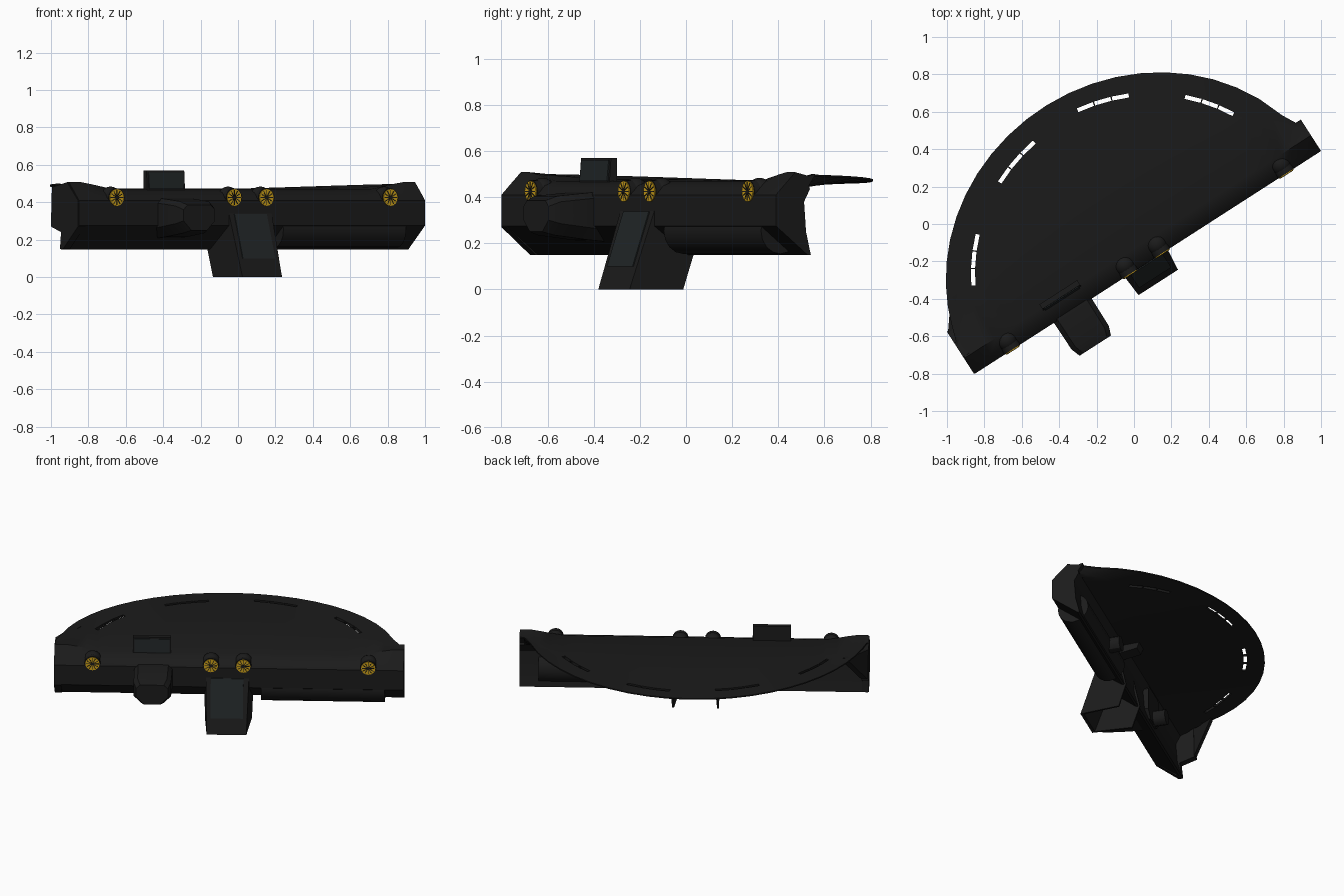
import bpy, bmesh, math
from mathutils import Matrix, Vector

if "Cube" in bpy.data.objects:
    bpy.data.objects.remove(bpy.data.objects["Cube"])

# Ship frame: u along the straight front edge, v towards the curved back
FRAME = Matrix.Translation((0.075, -0.205, 0)) @ Matrix.Rotation(math.radians(32.75), 4, 'Z')


def material(name, rgb):
    m = bpy.data.materials.new(name)
    m.diffuse_color = (*rgb, 1)
    m.use_nodes = True
    m.node_tree.nodes["Principled BSDF"].inputs["Base Color"].default_value = m.diffuse_color
    return m


BLACK = material("black", (0.011, 0.011, 0.011))
GLASS = material("dark_glass", (0.015, 0.019, 0.02))
YELLOW = material("yellow", (0.62, 0.36, 0.01))


def finish(name, bm, mat, angle=None):
    bmesh.ops.transform(bm, matrix=FRAME, verts=bm.verts)
    bmesh.ops.recalc_face_normals(bm, faces=bm.faces)
    me = bpy.data.meshes.new(name)
    bm.to_mesh(me)
    bm.free()
    me.materials.append(mat)
    ob = bpy.data.objects.new(name, me)
    bpy.context.collection.objects.link(ob)
    if angle:
        bpy.ops.object.select_all(action='DESELECT')
        ob.select_set(True)
        bpy.context.view_layer.objects.active = ob
        bpy.ops.object.shade_smooth_by_angle(angle=math.radians(angle))
    return ob


def loft(name, sections, mat, angle=None):
    bm = bmesh.new()
    rings = [[bm.verts.new(p) for p in s] for s in sections]
    n = len(rings[0])
    for a, b in zip(rings, rings[1:]):
        for i in range(n):
            j = (i + 1) % n
            bm.faces.new((a[i], a[j], b[j], b[i]))
    bm.faces.new(rings[0])
    bm.faces.new(rings[-1])
    return finish(name, bm, mat, angle)


def prism(name, profile, u0, u1, mat=BLACK, skew=0):
    return loft(name, [[(u + skew * v, v, z) for v, z in profile] for u in (u0, u1)], mat)


def cylinder(name, centre, r, depth, axis, sides, mat, angle=None):
    bm = bmesh.new()
    rot = Vector(axis).to_track_quat('Z', 'Y').to_matrix().to_4x4()
    bmesh.ops.create_cone(bm, cap_ends=True, segments=sides, radius1=r, radius2=r,
                          depth=depth, matrix=Matrix.Translation(centre) @ rot)
    return finish(name, bm, mat, angle)


# Hull: thick front beam with a thin half-disc deck behind it
def hull_section(u):
    e = min(1, abs((u + 0.02) / 1.09))
    back = max(0.2, math.sqrt(1 - e * e))
    t = min(1, max(0, (abs(u) - 0.82) / 0.2))
    top = 0.47 + 0.038 * t
    rim = 0.462 + 0.035 * (abs(u) / 1.1) ** 2
    mid = 0.5 * (back + 0.14)
    prof = [(0, 0.275), (0, 0.41), (0.04, 0.45), (0.1, top), (mid, (top + 0.475) / 2),
            (back, rim + 0.004), (back, rim - 0.004), (mid, 0.45), (0.175, 0.435),
            (0.145, 0.38), (0.155, 0.25), (0.18, 0.148), (0.165, 0.148)]
    return [(u, v, z) for v, z in prof]


STEPS = 26
hull = loft("hull", [hull_section(-1.1 * math.cos(math.pi * i / STEPS)) for i in range(STEPS + 1)],
            BLACK, 30)

# Slots cut through the deck, three dashes in each of four arcs
bm = bmesh.new()
for side in (-1, 1):
    for start in (27, 63.5):
        for k in range(3):
            t0, t1 = (math.radians(start + 6 * k + d) for d in (0.1, 5.7))
            a, b = (Vector((side * 0.935 * math.cos(t) - 0.02,
                            0.88 * math.sin(t) + (0.018 if side > 0 else 0), 0.45)) for t in (t0, t1))
            d = b - a
            bmesh.ops.create_cube(bm, size=1, matrix=Matrix.Translation((a + b) / 2)
                                  @ Matrix.Rotation(math.atan2(d.y, d.x), 4, 'Z')
                                  @ Matrix.Diagonal((d.length, 0.022, 0.4, 1)))
cutter = finish("slot_cutter", bm, BLACK)
cutter.hide_render = True
cutter.hide_set(True)
cut = hull.modifiers.new("slots", 'BOOLEAN')
cut.operation = 'DIFFERENCE'
cut.solver = 'EXACT'
cut.object = cutter

# Flared plate on the left end, running back into the deck rim
prism("end_fin", [(0.003, 0.27), (0.003, 0.41), (0.11, 0.507), (0.26, 0.48), (0.27, 0.27),
                  (0.17, 0.24), (0.18, 0.15), (0.15, 0.15)], -1.105, -1.06)
loft("end_fin_tail", [[(u, v, z0), (u, v, z1), (u + w, v, z1), (u + w, v, z0)]
                      for u, v, z0, z1, w in ((-1.105, 0.26, 0.27, 0.482, 0.04),
                                              (-0.99, 0.41, 0.465, 0.492, 0.04))], BLACK)

# Front cab: sloped front wall, two flared side walls and a window, open at the back
side_profile = [(0, 0.34), (-0.12, 0), (0.14, 0), (0.19, 0.15), (0.15, 0.34)]
prism("cab_left_wall", side_profile, -0.147, -0.134, skew=-0.08)
prism("cab_right_wall", side_profile, 0.112, 0.125, skew=0.1)
prism("cab_front", [(0, 0.34), (-0.12, 0), (-0.1, 0), (0.02, 0.34)], -0.137, 0.114)
prism("cab_window", [(-0.09, 0.1), (-0.006, 0.338), (0.01, 0.338), (-0.07, 0.1)], -0.115, 0.09, GLASS)


# Nose pod, tapering towards the front
def pod_section(v, w, z0, z1, c=0.05):
    x = -0.478
    return [(x - w, v, z0 + c), (x - w, v, z1 - c / 2), (x - w + c / 2, v, z1), (x + w - c / 2, v, z1),
            (x + w, v, z1 - c / 2), (x + w, v, z0 + c), (x + w - c, v, z0), (x - w + c, v, z0)]


loft("nose_pod", [pod_section(0.18, 0.115, 0.2, 0.42), pod_section(0, 0.12, 0.215, 0.42),
                  pod_section(-0.17, 0.118, 0.235, 0.405), pod_section(-0.222, 0.1, 0.25, 0.385)],
     BLACK, 35)

# Upright screen on the deck above the pod
prism("deck_screen", [(0.085, 0.44), (0.095, 0.57), (0.125, 0.57), (0.125, 0.44)], -0.61, -0.37)
prism("screen_glass", [(0.08, 0.47), (0.089, 0.56), (0.1, 0.56), (0.1, 0.47)], -0.6, -0.38, GLASS)

# Long tank set into the front beam
cylinder("front_tank", (0.59, 0.1, 0.254), 0.1, 0.78, (1, 0, 0), 16, BLACK, 30)

# Rear nozzles and box below the deck
for name, u in (("left_nozzle", -0.5), ("right_nozzle", 0.47)):
    cylinder(name, (u, 0.2, 0.25), 0.05, 0.12, (0, 1, 0), 12, BLACK, 30)
prism("underside_box", [(0.14, 0.38), (0.14, 0.45), (0.28, 0.45), (0.26, 0.4)], 0.05, 0.14)

# Headlights: round housing, yellow lens and dark spokes
for n, u in enumerate((-0.862, -0.115, 0.09, 0.878), 1):
    bm = bmesh.new()
    bmesh.ops.create_uvsphere(bm, u_segments=16, v_segments=10, radius=0.056,
                              matrix=Matrix.Translation((u, 0.058, 0.428)))
    finish(f"light_housing_{n}", bm, BLACK, 40)
    cylinder(f"light_rim_{n}", (u, 0.025, 0.425), 0.05, 0.05, (0, -1, 0), 16, BLACK, 40)
    cylinder(f"light_lens_{n}", (u, 0.0, 0.425), 0.045, 0.01, (0, -1, 0), 16, YELLOW, 40)
    bm = bmesh.new()
    for k in range(6):
        bmesh.ops.create_cube(bm, size=1, matrix=Matrix.Translation((u, -0.005, 0.425))
                              @ Matrix.Rotation(math.pi * k / 6, 4, 'Y')
                              @ Matrix.Diagonal((0.08, 0.004, 0.004, 1)))
    finish(f"light_spokes_{n}", bm, BLACK)
